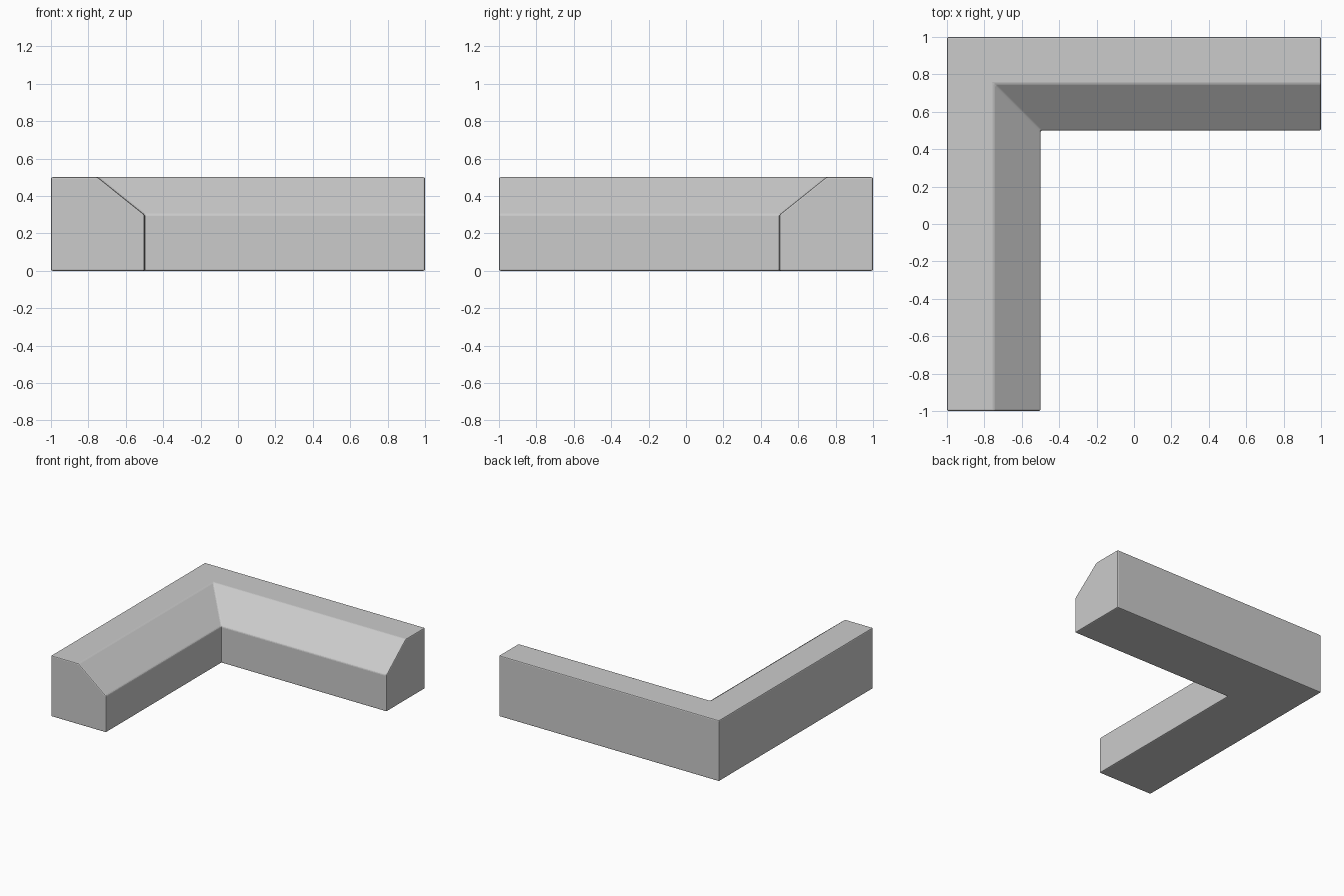
import bpy, bmesh

if "Cube" in bpy.data.objects:
    bpy.data.objects.remove(bpy.data.objects["Cube"])

# Cross-section: distance in from the outer wall, height
profile = [(0, 0), (0.5, 0), (0.5, 0.3), (0.25, 0.5), (0, 0.5)]

# Stations along the L path: front end, mitred corner, right end
stations = [
    lambda d, z: (-1 + d, -1, z),
    lambda d, z: (-1 + d, 1 - d, z),
    lambda d, z: (1, 1 - d, z),
]

bm = bmesh.new()
rings = [[bm.verts.new(place(d, z)) for d, z in profile] for place in stations]
n = len(profile)
for a, b in zip(rings, rings[1:]):
    for i in range(n):
        j = (i + 1) % n
        bm.faces.new((a[i], a[j], b[j], b[i]))
bm.faces.new(rings[0])
bm.faces.new(rings[-1])
bmesh.ops.recalc_face_normals(bm, faces=bm.faces)

mesh = bpy.data.meshes.new("corner_trim")
bm.to_mesh(mesh)
bm.free()
trim = bpy.data.objects.new("corner_trim", mesh)
bpy.context.collection.objects.link(trim)

# Slightly softened edges
bevel = trim.modifiers.new("soft_edges", 'BEVEL')
bevel.width = 0.008
bevel.segments = 2
bevel.limit_method = 'ANGLE'
bevel.angle_limit = 0.5
